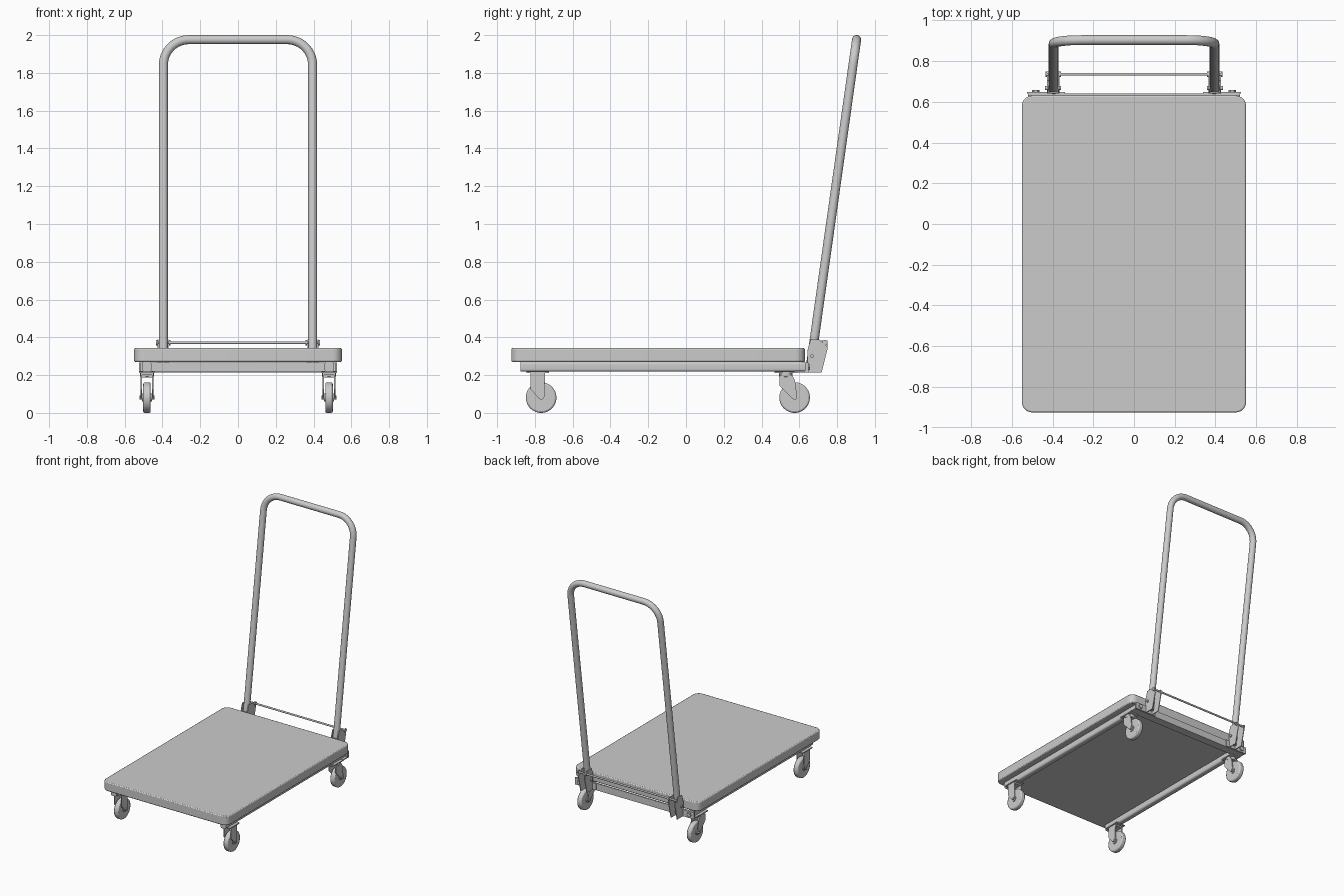
import bpy, bmesh, math
from mathutils import Vector

if "Cube" in bpy.data.objects:
    bpy.data.objects.remove(bpy.data.objects["Cube"])


def finish(name, bm, bevel=0.0, segs=2):
    bmesh.ops.recalc_face_normals(bm, faces=bm.faces)
    me = bpy.data.meshes.new(name)
    bm.to_mesh(me)
    bm.free()
    ob = bpy.data.objects.new(name, me)
    bpy.context.collection.objects.link(ob)
    if bevel:
        m = ob.modifiers.new("bevel", 'BEVEL')
        m.width, m.segments, m.limit_method = bevel, segs, 'ANGLE'
    bpy.ops.object.select_all(action='DESELECT')
    bpy.context.view_layer.objects.active = ob
    ob.select_set(True)
    bpy.ops.object.shade_smooth_by_angle(angle=math.radians(35))
    return ob


def prism(name, pts, axis, a, b, bevel=0.0):
    """Extrude a 2D profile along x (points y,z), y (x,z) or z (x,y)."""
    def place(p, t):
        v = list(p)
        v.insert('xyz'.index(axis), t)
        return v
    bm = bmesh.new()
    lo = [bm.verts.new(place(p, a)) for p in pts]
    hi = [bm.verts.new(place(p, b)) for p in pts]
    bm.faces.new(lo)
    bm.faces.new(hi[::-1])
    for i in range(len(pts)):
        j = (i + 1) % len(pts)
        bm.faces.new((lo[i], lo[j], hi[j], hi[i]))
    return finish(name, bm, bevel)


def box(name, x, y, z, bevel=0.0):
    return prism(name, [(x[0], y[0]), (x[1], y[0]), (x[1], y[1]), (x[0], y[1])], 'z', z[0], z[1], bevel)


def rounded(x, y, r, n=6):
    """Rounded rectangle outline."""
    pts = []
    for k, (cx, cy) in enumerate([(x[1] - r, y[1] - r), (x[0] + r, y[1] - r),
                                  (x[0] + r, y[0] + r), (x[1] - r, y[0] + r)]):
        for i in range(n + 1):
            t = math.pi / 2 * (k + i / n)
            pts.append((cx + r * math.cos(t), cy + r * math.sin(t)))
    return pts


def disc(name, axis, c, r, a, b, n=32, bevel=0.0):
    pts = [(c[0] + r * math.cos(2 * math.pi * i / n), c[1] + r * math.sin(2 * math.pi * i / n))
           for i in range(n)]
    return prism(name, pts, axis, a, b, bevel)


# deck and rear cross beam (angle section)
prism("deck", rounded((-0.55, 0.55), (-0.925, 0.63), 0.05, 8), 'z', 0.27, 0.343, 0.007)
prism("rear_beam", [(0.575, 0.213), (0.64, 0.213), (0.64, 0.268), (0.63, 0.268),
                    (0.63, 0.222), (0.575, 0.222)], 'x', -0.52, 0.52)


def caster(side, y, swivel):
    tag = "rear" if swivel else "front"
    cx, wz, r = side * 0.482, 0.081, 0.081
    # wheel, hub and axle
    disc(tag + "_wheel", 'x', (y, wz), r, cx - 0.02, cx + 0.02, 48, 0.009)
    disc(tag + "_hub", 'x', (y, wz), 0.022, cx - 0.026, cx + 0.026, 24)
    disc(tag + "_axle", 'x', (y, wz), 0.011, cx - 0.04, cx + 0.04, 16)
    # fork cheeks and crown
    if swivel:
        prof = [(y - 0.08, 0.20), (y - 0.08, 0.145), (y - 0.012, 0.076), (y + 0.006, 0.07),
                (y + 0.014, 0.082), (y + 0.002, 0.17), (y - 0.012, 0.20)]
        span = (y - 0.08, y - 0.012)
    else:
        prof = [(y - 0.055, 0.213), (y - 0.055, 0.125), (y - 0.012, 0.076), (y + 0.006, 0.07),
                (y + 0.018, 0.085), (y + 0.02, 0.213)]
        span = (y - 0.055, y + 0.02)
    for s in (-1, 1):
        prism(tag + "_fork_cheek", prof, 'x', cx + s * 0.027, cx + s * 0.034)
    top = 0.20 if swivel else 0.213
    box(tag + "_fork_crown", (cx - 0.034, cx + 0.034), span, (top - 0.012, top))
    mid = sum(span) / 2
    if swivel:
        disc("swivel_bearing", 'z', (cx, mid), 0.036, 0.19, 0.214, 32, 0.003)
    # mounting plate
    box(tag + "_caster_plate", (cx - 0.04, cx + 0.04), (mid - 0.06, mid + 0.06), (0.212, 0.22))


# hinge bracket profiles (y, z)
outer_cheek = [(0.645, 0.215), (0.718, 0.215), (0.748, 0.335), (0.748, 0.35),
               (0.705, 0.388), (0.66, 0.388), (0.645, 0.34)]
inner_cheek = [(0.645, 0.215), (0.718, 0.215), (0.748, 0.335), (0.748, 0.382),
               (0.66, 0.388), (0.645, 0.34)]

for s in (-1, 1):
    # side rails under the deck
    prism("side_rail", rounded((s * 0.482 - 0.024, s * 0.482 + 0.024), (0.218, 0.271), 0.014),
          'y', -0.875, 0.63)
    caster(s, -0.767, False)
    caster(s, 0.575, True)
    # hinge brackets
    prism("bracket_outer_cheek", outer_cheek, 'x', s * 0.421, s * 0.427)
    prism("bracket_inner_cheek", inner_cheek, 'x', s * 0.367, s * 0.373)
    xs = sorted((s * 0.34, s * 0.525))
    box("bracket_flange", xs, (0.64, 0.648), (0.215, 0.268))
    box("bracket_back", sorted((s * 0.367, s * 0.427)), (0.642, 0.648), (0.215, 0.335))
    disc("flange_bolt", 'y', (s * 0.482, 0.242), 0.018, 0.646, 0.657, 6)
    # pivot bolt and lock bar end caps
    disc("pivot_bolt", 'x', (0.667, 0.30), 0.01, s * 0.358, s * 0.436, 16)
    disc("lock_bar_cap", 'x', (0.735, 0.372), 0.014, s * 0.427, s * 0.434, 16)
    disc("lock_bar_collar", 'x', (0.735, 0.372), 0.014, s * 0.358, s * 0.366, 16)

# lock bar between brackets
disc("lock_bar", 'x', (0.735, 0.372), 0.007, -0.434, 0.434, 16)

# tubular push handle: path in the leaning plane, swept with a round section
base, top = Vector((0, 0.658, 0.24)), Vector((0, 0.903, 1.976))
up = (top - base).normalized()
length, half, bend = (top - base).length, 0.395, 0.135
path = [(-half, 0)]
for cx, start in ((-half + bend, math.pi), (half - bend, math.pi / 2)):
    for i in range(13):
        t = start - math.pi / 2 * i / 12
        path.append((cx + bend * math.cos(t), length - bend + bend * math.sin(t)))
path.append((half, 0))
plane_normal = Vector((1, 0, 0)).cross(up)
pts = [base + Vector((u, 0, 0)) + up * v for u, v in path]
bm = bmesh.new()
rings = []
for i, p in enumerate(pts):
    d = (pts[min(i + 1, len(pts) - 1)] - pts[max(i - 1, 0)]).normalized()
    if i in (0, 1):
        d = up
    elif i >= len(pts) - 2:
        d = -up
    side = d.cross(plane_normal).normalized()
    rings.append([bm.verts.new(p + 0.024 * (math.cos(a) * side + math.sin(a) * plane_normal))
                  for a in (2 * math.pi * k / 24 for k in range(24))])
for r0, r1 in zip(rings, rings[1:]):
    for k in range(24):
        bm.faces.new((r0[k], r0[(k + 1) % 24], r1[(k + 1) % 24], r1[k]))
bm.faces.new(rings[0])
bm.faces.new(rings[-1])
finish("push_handle", bm)
